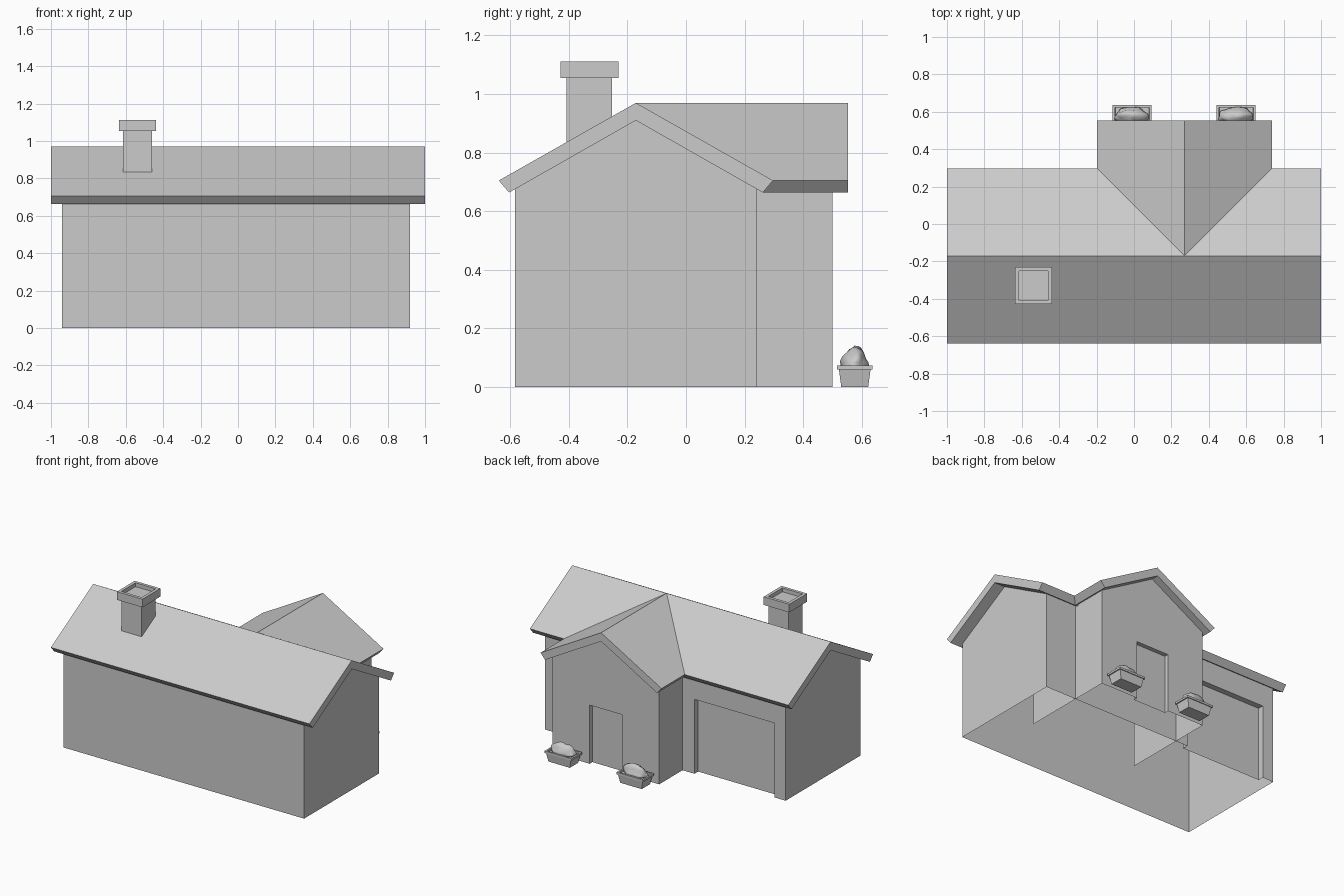
import bpy, bmesh, math
from mathutils import noise, Vector

if "Cube" in bpy.data.objects:
    bpy.data.objects.remove(bpy.data.objects["Cube"])

RIDGE_Y, WING_X = -0.171, 0.27      # ridge lines of the two gabled blocks
HALF, EAVE, PEAK = 0.4125, 0.678, 0.91


def make(name, verts, faces, fix=False):
    me = bpy.data.meshes.new(name)
    me.from_pydata(verts, [], faces)
    if fix:
        bm = bmesh.new()
        bm.from_mesh(me)
        bmesh.ops.recalc_face_normals(bm, faces=bm.faces)
        bm.to_mesh(me)
        bm.free()
    ob = bpy.data.objects.new(name, me)
    bpy.context.collection.objects.link(ob)
    return ob


def polys(name, polygons):
    """Object from a list of polygons, welded together."""
    verts, faces = [], []
    for p in polygons:
        faces.append(list(range(len(verts), len(verts) + len(p))))
        verts += p
    ob = make(name, verts, faces)
    bm = bmesh.new()
    bm.from_mesh(ob.data)
    bmesh.ops.remove_doubles(bm, verts=bm.verts, dist=1e-5)
    bm.to_mesh(ob.data)
    bm.free()
    return ob


def door_wall(outline, x0, x1, h, y, depth):
    """Back-facing wall (outline from +x bottom over the top to -x bottom) with a recessed door."""
    wall = [(x, y, z) for x, z in outline + [(x0, 0), (x0, h), (x1, h), (x1, 0)]]
    path = [(x0, 0), (x0, h), (x1, h), (x1, 0)]
    d = y - depth
    out = [wall[::-1]]
    for (a, b), (c, e) in zip(path, path[1:]):
        out.append([(a, y, b), (c, y, e), (c, d, e), (a, d, b)])
    out.append([(x1, d, 0), (x0, d, 0), (x0, d, h), (x1, d, h)])
    # the outline turns counter-clockwise seen from the back once reversed
    out[0].reverse()
    return out


# Main block: open-bottomed shell with garage opening at the back
X0, X1 = -0.94, 0.92
Y0, Y1 = RIDGE_Y - HALF, RIDGE_Y + HALF
gable = [(Y0, 0), (Y1, 0), (Y1, EAVE), (RIDGE_Y, PEAK), (Y0, EAVE)]
walls = [[(X1, y, z) for y, z in gable],
         [(X0, y, z) for y, z in reversed(gable)],
         [(X0, Y0, 0), (X1, Y0, 0), (X1, Y0, EAVE), (X0, Y0, EAVE)]]
walls += door_wall([(X1, 0), (X1, EAVE), (X0, EAVE), (X0, 0)][::-1][::-1],
                   -0.855, -0.235, 0.52, Y1, 0.04)
polys("main_walls", walls)

# Cross wing shell with front door, running in to the main ridge line
W0, W1, WY = WING_X - HALF, WING_X + HALF, 0.5
wing = [[(W1, RIDGE_Y, 0), (W1, WY, 0), (W1, WY, EAVE), (W1, RIDGE_Y, EAVE)],
        [(W0, WY, 0), (W0, RIDGE_Y, 0), (W0, RIDGE_Y, EAVE), (W0, WY, EAVE)]]
wing += door_wall([(W1, 0), (W1, EAVE), (WING_X, PEAK), (W0, EAVE), (W0, 0)],
                  0.14, 0.395, 0.41, WY, 0.03)
polys("wing_walls", wing)

# Roofs: one chevron profile; the wing's inner end is mitred onto the main slope
chevron = [(-0.468, 0.705), (0, 0.97), (0.468, 0.705), (0.433, 0.664), (0, 0.91), (-0.433, 0.664)]
SIDES = [(i, (i + 1) % 6, (i + 1) % 6 + 6, i + 6) for i in range(6)]
CAPS = [(0, 1, 4, 5), (1, 2, 3, 4), (6, 7, 10, 11), (7, 8, 9, 10)]
make("main_roof", [(x, RIDGE_Y + d, z) for x in (-1, 1) for d, z in chevron], SIDES + CAPS, True)
make("wing_roof", [(WING_X + d, RIDGE_Y + abs(d), z) for d, z in chevron]
     + [(WING_X + d, 0.553, z) for d, z in chevron], SIDES + CAPS, True)


def stack(name, cx, cy, rings):
    """Rectangular rings (half x, half y, z) skinned together and capped."""
    verts = [(cx + sx * a, cy + sy * b, z) for a, b, z in rings
             for sx, sy in ((-1, -1), (1, -1), (1, 1), (-1, 1))]
    faces = [(4 * k + i, 4 * k + (i + 1) % 4, 4 * k + 4 + (i + 1) % 4, 4 * k + 4 + i)
             for k in range(len(rings) - 1) for i in range(4)]
    n = len(verts)
    faces += [(3, 2, 1, 0), (n - 4, n - 3, n - 2, n - 1)]
    return make(name, verts, faces)


# Chimney shaft and hollow cap
stack("chimney", -0.538, -0.33, [(0.078, 0.078, 0.80), (0.078, 0.078, 1.055), (0.099, 0.099, 1.055),
                                 (0.099, 0.099, 1.112), (0.078, 0.078, 1.112), (0.078, 0.078, 1.085)])

# Planters with small bushes
for n, px in enumerate((-0.01, 0.546)):
    py = 0.576
    stack(f"planter_{n + 1}", px, py, [(0.083, 0.046, 0), (0.096, 0.054, 0.06), (0.104, 0.06, 0.06),
                                       (0.104, 0.06, 0.074), (0.092, 0.048, 0.074), (0.09, 0.046, 0.06)])
    bm = bmesh.new()
    bmesh.ops.create_icosphere(bm, subdivisions=3, radius=1)
    for v in bm.verts:
        u = v.co.copy()
        r = 1 + 0.22 * noise.noise(u * 1.8 + Vector((7 * n, 2, 5)))
        top = 0.066 * max(u.z, 0) ** 1.3 if u.z > 0 else 0.015 * u.z
        v.co = (px + 0.093 * u.x * r, py + 0.046 * u.y * r, 0.073 + top * r)
    me = bpy.data.meshes.new(f"bush_{n + 1}")
    bm.to_mesh(me)
    bm.free()
    me.shade_smooth()
    bpy.context.collection.objects.link(bpy.data.objects.new(f"bush_{n + 1}", me))
